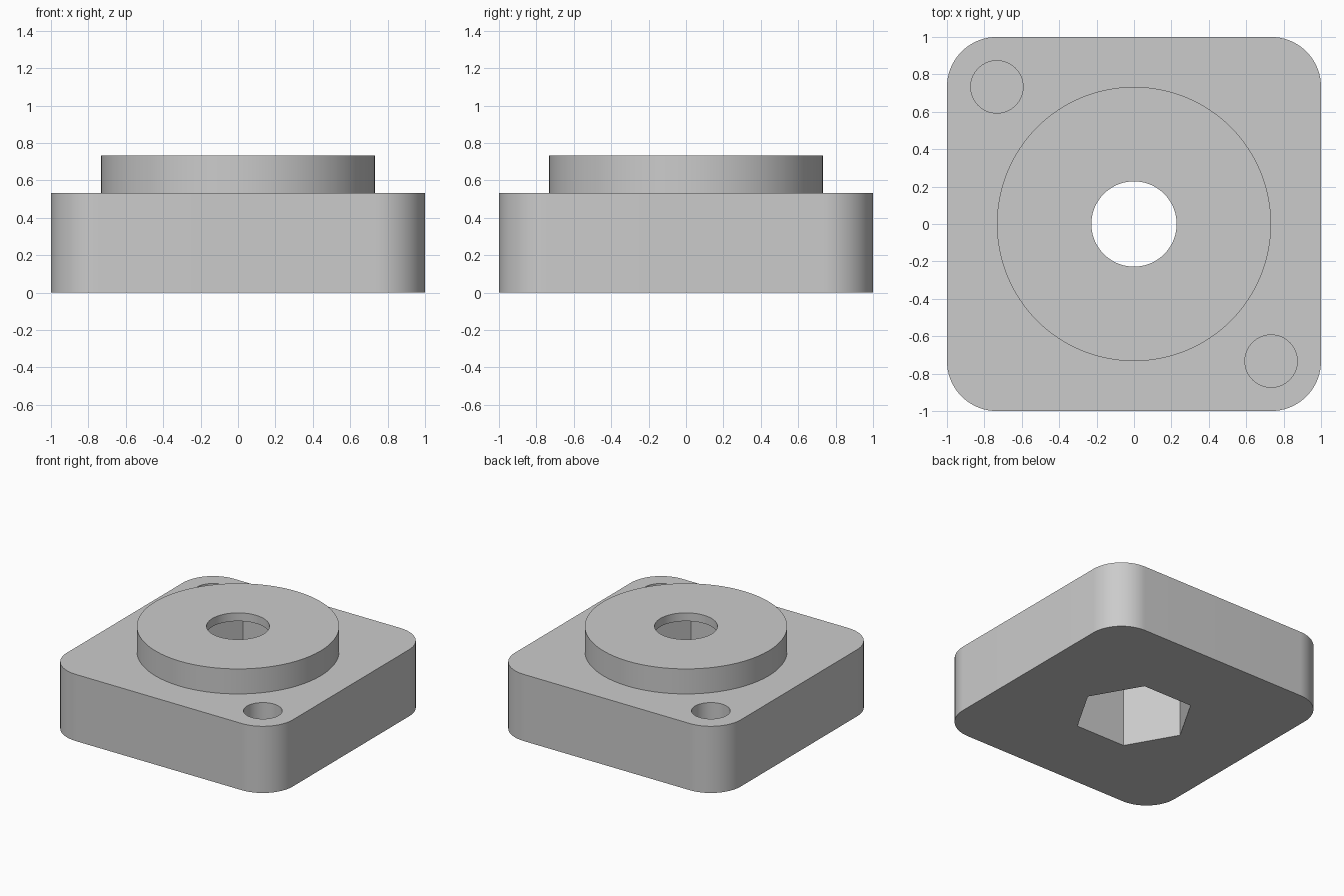
import bpy
import bmesh
import math

cube = bpy.data.objects.get("Cube")
if cube:
    bpy.data.objects.remove(cube, do_unlink=True)

HALF, CORNER = 1.0, 0.267
PLATE_TOP, BOSS_TOP, POCKET_TOP, SCREW_FLOOR = 0.533, 0.733, 0.667, 0.133
GREY = (0.6, 0.6, 0.6, 1)

material = bpy.data.materials.new("light grey")
material.use_nodes = True
material.diffuse_color = GREY
material.node_tree.nodes["Principled BSDF"].inputs["Base Color"].default_value = GREY


def circle(radius, sides, cx=0, cy=0):
    angles = [math.tau * i / sides for i in range(sides)]
    return [(cx + radius * math.cos(a), cy + radius * math.sin(a)) for a in angles]


def rounded_square(half, radius, steps=24):
    points = []
    for quarter, (sx, sy) in enumerate([(1, 1), (-1, 1), (-1, -1), (1, -1)]):
        for i in range(steps + 1):
            a = math.pi / 2 * (quarter + i / steps)
            points.append((sx * (half - radius) + radius * math.cos(a),
                           sy * (half - radius) + radius * math.sin(a)))
    return points


def prism(name, outline, bottom, top):
    """Extrude a flat outline from one height to another."""
    bm = bmesh.new()
    low = [bm.verts.new((x, y, bottom)) for x, y in outline]
    high = [bm.verts.new((x, y, top)) for x, y in outline]
    bm.faces.new(low[::-1])
    bm.faces.new(high)
    for i in range(len(low)):
        j = (i + 1) % len(low)
        bm.faces.new((low[i], low[j], high[j], high[i]))
    mesh = bpy.data.meshes.new(name)
    bm.to_mesh(mesh)
    bm.free()
    obj = bpy.data.objects.new(name, mesh)
    bpy.context.collection.objects.link(obj)
    mesh.materials.append(material)
    return obj


def combine(target, tool, operation):
    """Apply a boolean and discard its tool."""
    mod = target.modifiers.new(tool.name, "BOOLEAN")
    mod.operation, mod.object, mod.solver = operation, tool, "EXACT"
    bpy.ops.object.select_all(action="DESELECT")
    bpy.context.view_layer.objects.active = target
    target.select_set(True)
    bpy.ops.object.modifier_apply(modifier=mod.name)
    bpy.data.objects.remove(tool, do_unlink=True)


# Rounded square plate with the round boss rising from it
block = prism("mounting_block", rounded_square(HALF, CORNER), 0, PLATE_TOP)
combine(block, prism("boss", circle(0.733, 128), 0.3, BOSS_TOP), "UNION")

# Hexagonal nut pocket from below, opening into the round bore
combine(block, prism("nut_pocket", circle(0.436, 6), -0.1, POCKET_TOP), "DIFFERENCE")
combine(block, prism("bore", circle(0.228, 96), 0.5, 0.9), "DIFFERENCE")

# Blind screw holes in two opposite corners
for side in (-1, 1):
    hole = prism("screw_hole", circle(0.14, 64, side * 0.733, -side * 0.733), SCREW_FLOOR, 0.7)
    combine(block, hole, "DIFFERENCE")

bpy.ops.object.shade_smooth_by_angle(angle=math.radians(30))
